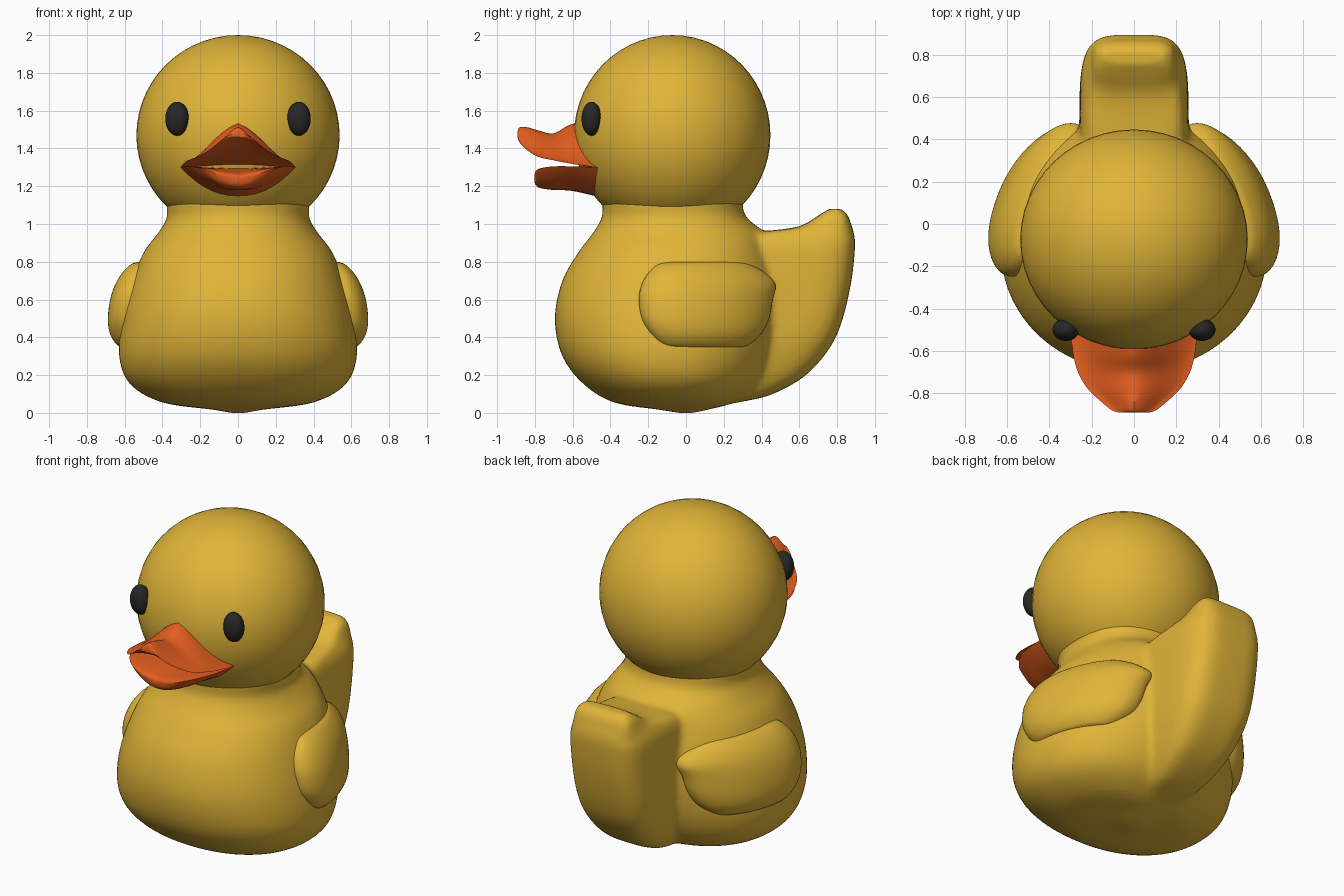
import bpy, bmesh, math

if "Cube" in bpy.data.objects:
    bpy.data.objects.remove(bpy.data.objects["Cube"])


def material(name, rgb):
    m = bpy.data.materials.new(name)
    m.diffuse_color = (*rgb, 1)
    m.use_nodes = True
    m.node_tree.nodes["Principled BSDF"].inputs["Base Color"].default_value = m.diffuse_color
    return m


YELLOW = material("yellow", (0.75, 0.46, 0.04))
ORANGE = material("orange", (0.76, 0.11, 0.013))
BLACK = material("black", (0.02, 0.02, 0.02))


def finish(name, bm, mat, angle=50):
    bmesh.ops.recalc_face_normals(bm, faces=bm.faces)
    me = bpy.data.meshes.new(name)
    bm.to_mesh(me)
    bm.free()
    me.materials.append(mat)
    ob = bpy.data.objects.new(name, me)
    bpy.context.collection.objects.link(ob)
    bpy.context.view_layer.objects.active = ob
    ob.select_set(True)
    bpy.ops.object.shade_smooth_by_angle(angle=math.radians(angle))
    ob.select_set(False)
    return ob


def smooth_keys(keys, steps=5):
    """Catmull-Rom interpolation between key sections."""
    out = []
    for i in range(len(keys) - 1):
        a, b, c, d = (keys[max(0, min(len(keys) - 1, i + k))] for k in (-1, 0, 1, 2))
        for s in range(steps):
            t = s / steps
            out.append([0.5 * (2 * q + (r - p) * t + (2 * p - 5 * q + 4 * r - w) * t * t
                               + (3 * q - p - 3 * r + w) * t ** 3)
                        for p, q, r, w in zip(a, b, c, d)])
    out.append(list(keys[-1]))
    return out


def loft(name, keys, section, mat):
    bm = bmesh.new()
    rings = [[bm.verts.new(p) for p in section(*k)] for k in smooth_keys(keys)]
    n = len(rings[0])
    for r0, r1 in zip(rings, rings[1:]):
        for i in range(n):
            j = (i + 1) % n
            bm.faces.new((r0[i], r0[j], r1[j], r1[i]))
    bm.faces.new(rings[0])
    bm.faces.new(rings[-1])
    return finish(name, bm, mat)


def oval(hx, yf, yb, power, n=56):
    """Superellipse in x and y."""
    for i in range(n):
        a = 2 * math.pi * i / n
        c, s = math.cos(a), math.sin(a)
        x = hx * math.copysign(abs(c) ** (2 / power), c)
        y = (yf + yb) / 2 + (yb - yf) / 2 * math.copysign(abs(s) ** (2 / power), s)
        yield x, y


def ball(name, center, radii, mat):
    bm = bmesh.new()
    bmesh.ops.create_uvsphere(bm, u_segments=48, v_segments=28, radius=1)
    for v in bm.verts:
        v.co = [c + r * q for c, r, q in zip(center, radii, v.co)]
    return finish(name, bm, mat)


# body: z, front y, back y, half width
body_keys = [(0, -.04, .04, .04), (.018, -.15, .12, .14), (.055, -.38, .25, .4),
             (.15, -.54, .38, .57), (.3, -.655, .46, .63), (.5, -.695, .5, .612),
             (.7, -.655, .5, .56), (.85, -.57, .46, .5), (.95, -.495, .42, .425),
             (1.03, -.447, .325, .378), (1.1, -.443, .3, .378), (1.2, -.45, .3, .38)]
body = loft("body", body_keys, lambda z, f, b, w: [(x, y, z) for x, y in oval(w, f, b, 2.15)], YELLOW)

# tail: same kind of sections, squarer
tail_keys = [(.03, -.05, .12, .03), (.06, -.05, .3, .1), (.1, 0, .46, .15), (.2, 0, .635, .2),
             (.35, 0, .765, .24), (.5, .1, .83, .255), (.7, .1, .876, .258), (.88, .2, .895, .25),
             (.95, .35, .89, .225), (.985, .59, .878, .205), (1.045, .7, .858, .185),
             (1.08, .755, .825, .15)]
tail = loft("tail", tail_keys, lambda z, f, b, w: [(x, y, z) for x, y in oval(w, f, b, 4)], YELLOW)

# blend the tail softly into the body
body.select_set(True)
tail.select_set(True)
bpy.context.view_layer.objects.active = body
bpy.ops.object.join()
body.select_set(False)
body.name = "body_with_tail"
remesh = body.modifiers.new("merge", 'REMESH')
remesh.mode = 'VOXEL'
remesh.voxel_size = 0.018
remesh.use_smooth_shade = True
soften = body.modifiers.new("soften", 'SMOOTH')
soften.factor = 0.5
soften.iterations = 8

# head
ball("head", (0, -.073, 1.47), (.538, .52, .53), YELLOW)

# wings: z, front y, back y, half thickness, centre x; bent to follow the body
wing = [(.345, -.07, .28, .05, .53), (.36, -.13, .33, .08, .535), (.42, -.19, .4, .12, .53),
        (.5, -.235, .44, .135, .523), (.6, -.25, .46, .135, .51), (.68, -.235, .475, .13, .49),
        (.74, -.2, .42, .11, .475), (.785, -.15, .34, .08, .46), (.8, -.08, .28, .05, .455)]
for side, label in ((1, "right"), (-1, "left")):
    def wing_section(z, f, b, h, cx):
        return [(side * (cx + x - .33 * (y - .1) - .5 * (y - .1) ** 2), y, z)
                for x, y in oval(h, f, b, 2.5)]
    loft("wing_" + label, wing, wing_section, YELLOW)
    # eyes
    ball("eye_" + label, (side * .322, -.5, 1.557), (.063, .053, .09), BLACK)


# bill halves: y, half width, top z, side z, bottom z
def bill_section(y, w, top, mid, low, n=20):
    pts = []
    for k in range(2 * n):
        u = math.cos(math.pi * k / n)
        if k < n:    # ridged upper side
            pts.append((w * u, y, mid + (top - mid) * (.3 * (1 + math.cos(math.pi * u)) + .4 * (1 - abs(u)))))
        else:        # rounded underside
            pts.append((w * u, y, mid + (low - mid) * (1 - abs(u) ** 2.2)))
    return pts


upper = [(-.44, .305, 1.54, 1.295, 1.28), (-.6, .29, 1.53, 1.318, 1.325), (-.7, .265, 1.48, 1.337, 1.36),
         (-.78, .218, 1.495, 1.355, 1.395), (-.84, .155, 1.512, 1.39, 1.43),
         (-.88, .105, 1.512, 1.43, 1.455), (-.892, .07, 1.49, 1.46, 1.467)]
lower = [(-.45, .305, 1.3, 1.3, 1.14), (-.6, .29, 1.29, 1.305, 1.175), (-.7, .255, 1.28, 1.305, 1.18),
         (-.77, .2, 1.27, 1.295, 1.19), (-.795, .15, 1.26, 1.28, 1.205), (-.803, .1, 1.25, 1.26, 1.225)]
loft("upper_bill", upper, bill_section, ORANGE)
loft("lower_bill", lower, bill_section, ORANGE)
